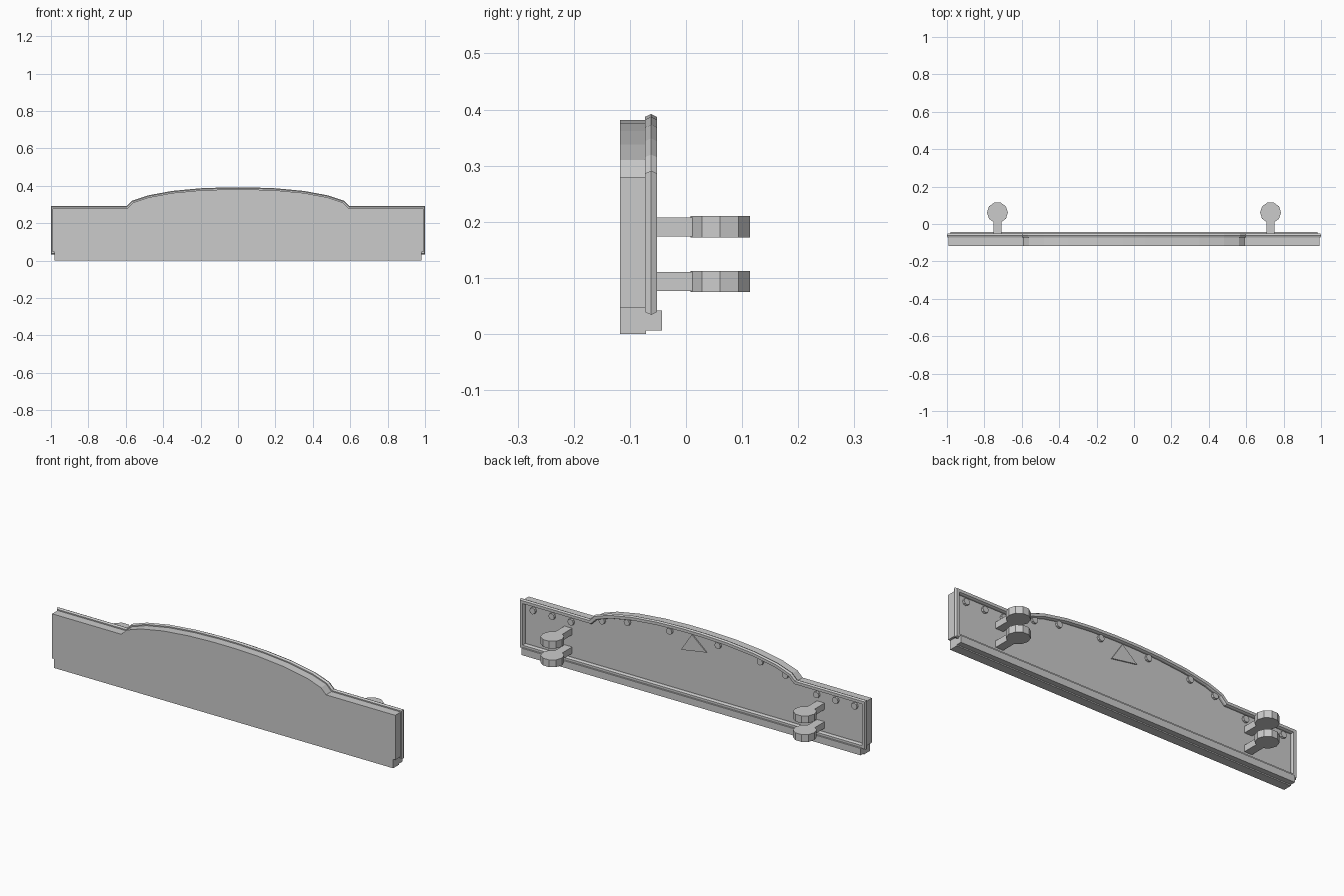
import bpy, bmesh, math
from mathutils import Vector, Matrix

if "Cube" in bpy.data.objects:
    bpy.data.objects.remove(bpy.data.objects["Cube"])

BACK = -0.071   # rear face of the panel


def finish(name, bm):
    bmesh.ops.recalc_face_normals(bm, faces=bm.faces)
    me = bpy.data.meshes.new(name)
    bm.to_mesh(me)
    bm.free()
    ob = bpy.data.objects.new(name, me)
    bpy.context.collection.objects.link(ob)
    return ob


def plate(name, outline, y0, y1):
    """Extrude an x/z outline between two depths."""
    bm = bmesh.new()
    f = bm.faces.new([bm.verts.new((x, y0, z)) for x, z in outline])
    ext = bmesh.ops.extrude_face_region(bm, geom=[f])
    vs = [g for g in ext["geom"] if isinstance(g, bmesh.types.BMVert)]
    bmesh.ops.translate(bm, verts=vs, vec=(0, y1 - y0, 0))
    return finish(name, bm)


def box(name, x0, x1, y0, y1, z0, z1):
    return plate(name, [(x0, z0), (x1, z0), (x1, z1), (x0, z1)], y0, y1)


def cylinder(name, centre, r, depth, sides, rot):
    bm = bmesh.new()
    bmesh.ops.create_cone(bm, cap_ends=True, segments=sides, radius1=r, radius2=r,
                          depth=depth, matrix=Matrix.Translation(centre) @ rot)
    return finish(name, bm)


def mirrored(half):
    return half + [(-x, z) for x, z in reversed(half) if x != 0]


# Main panel with arched top
arch = [(0.592, 0.28), (0.562, 0.31), (0.48, 0.338), (0.35, 0.362), (0.2, 0.376), (0.06, 0.381)]
plate("panel", mirrored([(0.98, 0), (0.98, 0.047), (0.992, 0.047), (0.992, 0.28)] + arch),
      -0.118, BACK)

# Lip along the bottom of the rear
box("bottom_lip", -0.98, 0.98, -0.078, -0.043, 0.006, 0.042)

# Beaded rim swept around the outline
path = [Vector(p) for p in mirrored([(0.99, 0.045), (0.99, 0.28)] + arch)]
section = [(-0.012, -0.073), (0.006, -0.073), (0.011, -0.062), (0.006, -0.052),
           (-0.009, -0.052), (-0.013, -0.06)]
bm = bmesh.new()
rings = []
n = len(path)
for i, p in enumerate(path):
    a = (p - path[i - 1]).normalized()
    b = (path[(i + 1) % n] - p).normalized()
    na, nb = Vector((a.y, -a.x)), Vector((b.y, -b.x))
    m = (na + nb) / (1 + na.dot(nb))
    rings.append([bm.verts.new((p.x + m.x * o, y, p.y + m.y * o)) for o, y in section])
k = len(section)
for i in range(n):
    r, s = rings[i], rings[(i + 1) % n]
    for j in range(k):
        bm.faces.new((r[j], r[(j + 1) % k], s[(j + 1) % k], s[j]))
finish("rim", bm)

# Mounting pegs: stem plus ten-sided disc, two on each side
spin = Matrix.Rotation(math.pi / 2, 4, "Z")
for side in (-1, 1):
    for z in (0.0935, 0.191):
        x = side * 0.73
        box("peg_stem", x - 0.022, x + 0.022, BACK - 0.005, 0.016, z - 0.017, z + 0.017)
        cylinder("peg_disc", (x, 0.061, z), 0.056, 0.038, 10, spin)

# Bolts following the top edge
lay = Matrix.Rotation(math.pi / 2, 4, "X")
for x, z in [(0.93, 0.243), (0.82, 0.243), (0.71, 0.243), (0.53, 0.297), (0.385, 0.328), (0.14, 0.348)]:
    for side in (-1, 1):
        cylinder("bolt", (side * x, BACK + 0.004, z), 0.017, 0.016, 8, lay)

# Slightly tilted triangular plaque
plate("triangle_plaque", [(0.075, 0.268), (-0.072, 0.292), (0.012, 0.364)], BACK - 0.004, BACK + 0.006)
